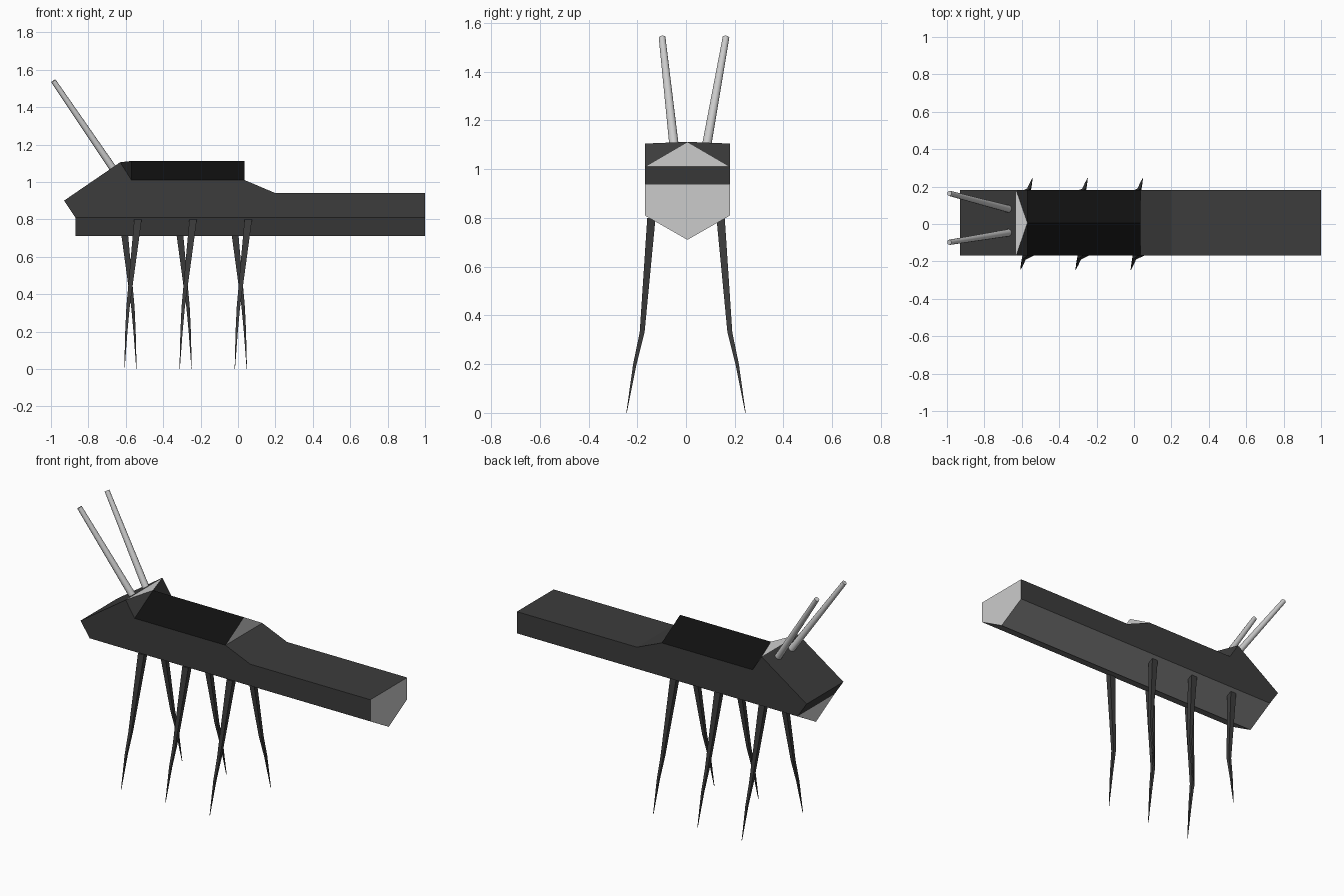
import bpy, bmesh
from mathutils import Vector

if "Cube" in bpy.data.objects:
    bpy.data.objects.remove(bpy.data.objects["Cube"])

Y0, HALF = 0.006, 0.175          # body centre line and half width


def material(name, v):
    m = bpy.data.materials.new(name)
    m.diffuse_color = (v, v, v, 1)
    m.use_nodes = True
    m.node_tree.nodes["Principled BSDF"].inputs["Base Color"].default_value = m.diffuse_color
    return m


DARK = material("dark_grey", 0.045)
BLACK = material("black", 0.005)
MID = material("mid_grey", 0.25)
LIGHT = material("light_grey", 0.6)


def make(name, verts, faces, mats, light_faces=()):
    me = bpy.data.meshes.new(name)
    me.from_pydata(verts, [], faces)
    for m in mats:
        me.materials.append(m)
    for i in light_faces:
        me.polygons[i].material_index = 1
    bm = bmesh.new()
    bm.from_mesh(me)
    bmesh.ops.recalc_face_normals(bm, faces=bm.faces)
    bm.to_mesh(me)
    bm.free()
    ob = bpy.data.objects.new(name, me)
    bpy.context.collection.objects.link(ob)
    return ob


def loft(name, rings, mats, light_faces=()):
    """Skin equal-length rings of points and cap both ends."""
    n = len(rings[0])
    faces = [(r * n + i, r * n + (i + 1) % n, (r + 1) * n + (i + 1) % n, (r + 1) * n + i)
             for r in range(len(rings) - 1) for i in range(n)]
    faces += [tuple(range(n)), tuple(range((len(rings) - 1) * n, len(rings) * n))]
    return make(name, [p for ring in rings for p in ring], faces, mats, light_faces)


# Hull: side profile extruded across the width, light tail end
profile = [(-0.93, 0.90), (-0.87, 0.81), (1, 0.81), (1, 0.94), (0.2, 0.94),
           (0.035, 1.01), (-0.57, 1.01), (-0.63, 1.105)]
loft("hull", [[(x, Y0 + s * HALF, z) for x, z in profile] for s in (-1, 1)],
     [DARK, LIGHT], [2])

# Keel: V section under the hull, light ends
section = [(-HALF, 0.81), (0, 0.71), (HALF, 0.81)]
loft("keel", [[(x, Y0 + y, z) for y, z in section] for x in (-0.87, 1)],
     [MID, LIGHT], [3, 4])

# Roof: black gable with light end
gable = [(-HALF, 1.01), (0, 1.112), (HALF, 1.01)]
loft("roof", [[(x, Y0 + y, z) for y, z in gable] for x in (-0.57, 0.035)],
     [BLACK, LIGHT], [4])

# Head joint: triangles from the head's top edge to the gable
head = [(-0.63, Y0 - HALF, 1.105), (-0.63, Y0 + HALF, 1.105), (-0.57, Y0, 1.112),
        (-0.57, Y0 - HALF, 1.01), (-0.57, Y0 + HALF, 1.01)]
make("head_joint", head, [(0, 2, 1), (0, 3, 2), (1, 2, 4), (2, 3, 4), (0, 1, 4, 3)],
     [DARK, LIGHT], [0])

# Legs: tapered four-sided, each pair turned half a circle about its centre
# x offset, y, z, x half size, y half size
leg = [(0.04, -0.142, 0.80, 0.02, 0.017), (-0.013, -0.180, 0.33, 0.009, 0.010),
       (-0.022, -0.210, 0.20, 0.006, 0.007), (-0.032, -0.244, 0.0, 0.001, 0.001)]
for i, cx in enumerate((-0.575, -0.28, 0.015)):
    for s, side in ((1, "front"), (-1, "back")):
        rings = [[(cx + s * (x + a * hx), s * (y + b * hy), z)
                  for a, b in ((-1, -1), (1, -1), (1, 1), (-1, 1))]
                 for x, y, z, hx, hy in leg]
        loft(f"{side}_leg_{i + 1}", rings, [DARK])

# Antennae: tapered rods leaning forward
for name, y_base, y_tip in (("left_antenna", -0.045, -0.098), ("right_antenna", 0.078, 0.164)):
    a, b = Vector((-0.66, y_base, 1.06)), Vector((-0.987, y_tip, 1.54))
    bpy.ops.mesh.primitive_cone_add(vertices=12, radius1=0.02, radius2=0.014,
                                    depth=(b - a).length, location=(a + b) / 2,
                                    rotation=(b - a).to_track_quat('Z', 'Y').to_euler())
    ob = bpy.context.object
    ob.name = name
    bpy.ops.object.shade_smooth_by_angle()
